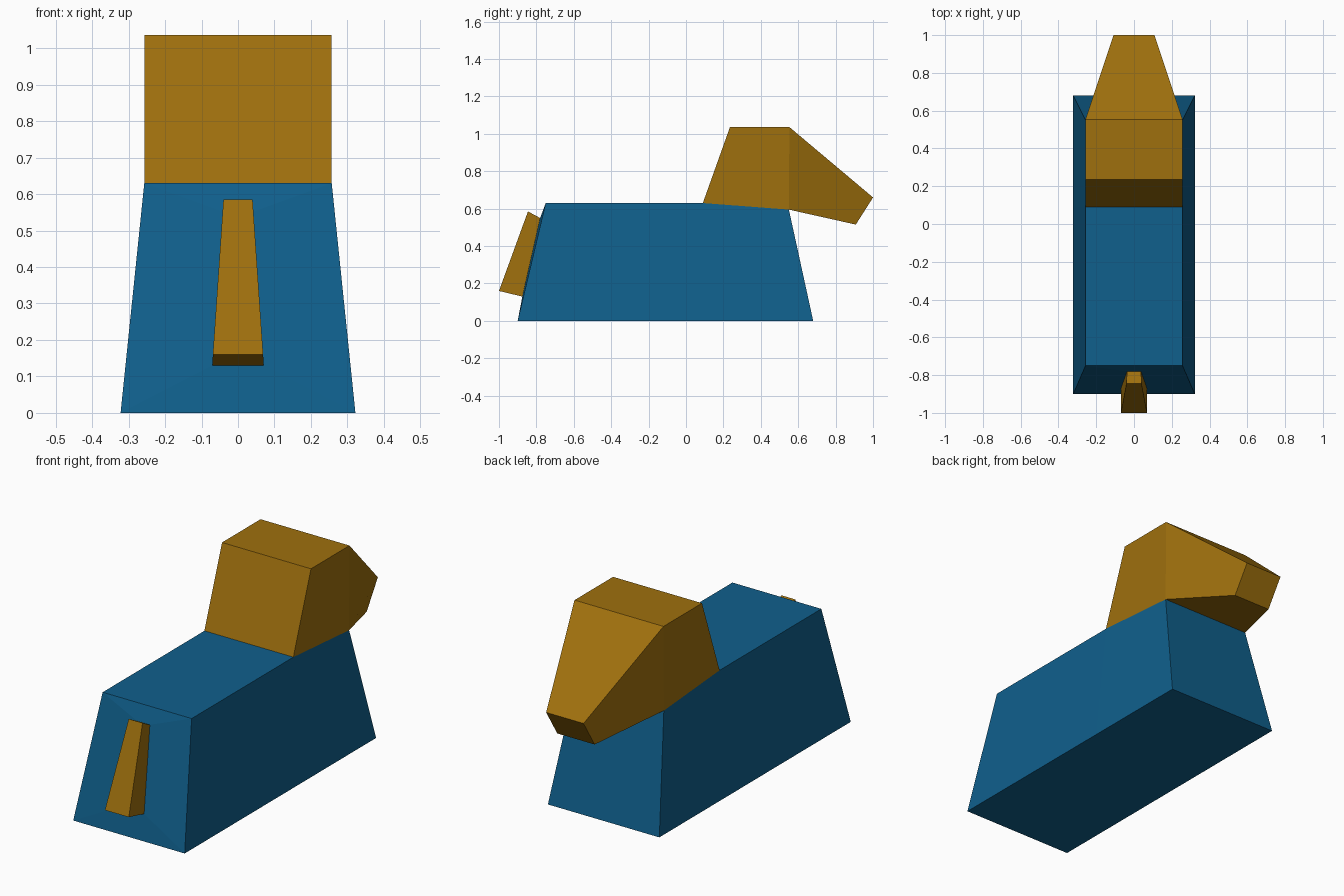
import bpy, bmesh

if "Cube" in bpy.data.objects:
    bpy.data.objects.remove(bpy.data.objects["Cube"])


def material(name, rgb):
    m = bpy.data.materials.new(name)
    m.diffuse_color = (*rgb, 1)
    m.use_nodes = True
    m.node_tree.nodes["Principled BSDF"].inputs["Base Color"].default_value = m.diffuse_color
    return m


blue = material("deep blue", (0.005, 0.115, 0.262))
gold = material("dark gold", (0.345, 0.160, 0.004))


def loft(name, rings, mat, hidden=()):
    """Skin symmetric four-sided sections, each (half width, y, z) at bottom
    and at top. 'hidden' lists joint faces to leave open."""
    bm = bmesh.new()
    loops = []
    for (xb, yb, zb), (xt, yt, zt) in rings:
        pts = [(-xb, yb, zb), (xb, yb, zb), (xt, yt, zt), (-xt, yt, zt)]
        loops.append([bm.verts.new(p) for p in pts])
    faces = {"start": bm.faces.new(loops[0]), "end": bm.faces.new(loops[-1])}
    for i, (a, b) in enumerate(zip(loops, loops[1:])):
        for k, side in enumerate(("bottom", "right", "top", "left")):
            n = (k + 1) % 4
            faces[(i, side)] = bm.faces.new((a[k], a[n], b[n], b[k]))
    bmesh.ops.recalc_face_normals(bm, faces=bm.faces[:])
    bmesh.ops.delete(bm, geom=[faces[h] for h in hidden], context='FACES_ONLY')
    me = bpy.data.meshes.new(name)
    bm.to_mesh(me)
    bm.free()
    me.materials.append(mat)
    ob = bpy.data.objects.new(name, me)
    bpy.context.collection.objects.link(ob)
    return ob


# Shared joint sections
tail_root = ((0.07, -0.875, 0.13), (0.037, -0.78, 0.55))
W = 0.257

# Body: tapered block, rear face drawn out slightly to the tail root
loft("body", [
    tail_root,
    ((0.322, -0.90, 0), (W, -0.75, 0.63)),
    ((0.322, 0.09, 0), (W, 0.09, 0.63)),
    ((0.322, 0.68, 0), (W, 0.55, 0.595)),
], blue, hidden=["start", (2, "top")])

# Head with tapered snout
loft("head", [
    ((W, 0.09, 0.63), (W, 0.235, 1.036)),
    ((W, 0.55, 0.595), (W, 0.553, 1.036)),
    ((0.108, 0.908, 0.515), (0.108, 1.0, 0.66)),
], gold, hidden=[(0, "bottom")])

# Tail
loft("tail", [
    ((0.069, -1.0, 0.16), (0.04, -0.845, 0.585)),
    tail_root,
], gold, hidden=["end"])
